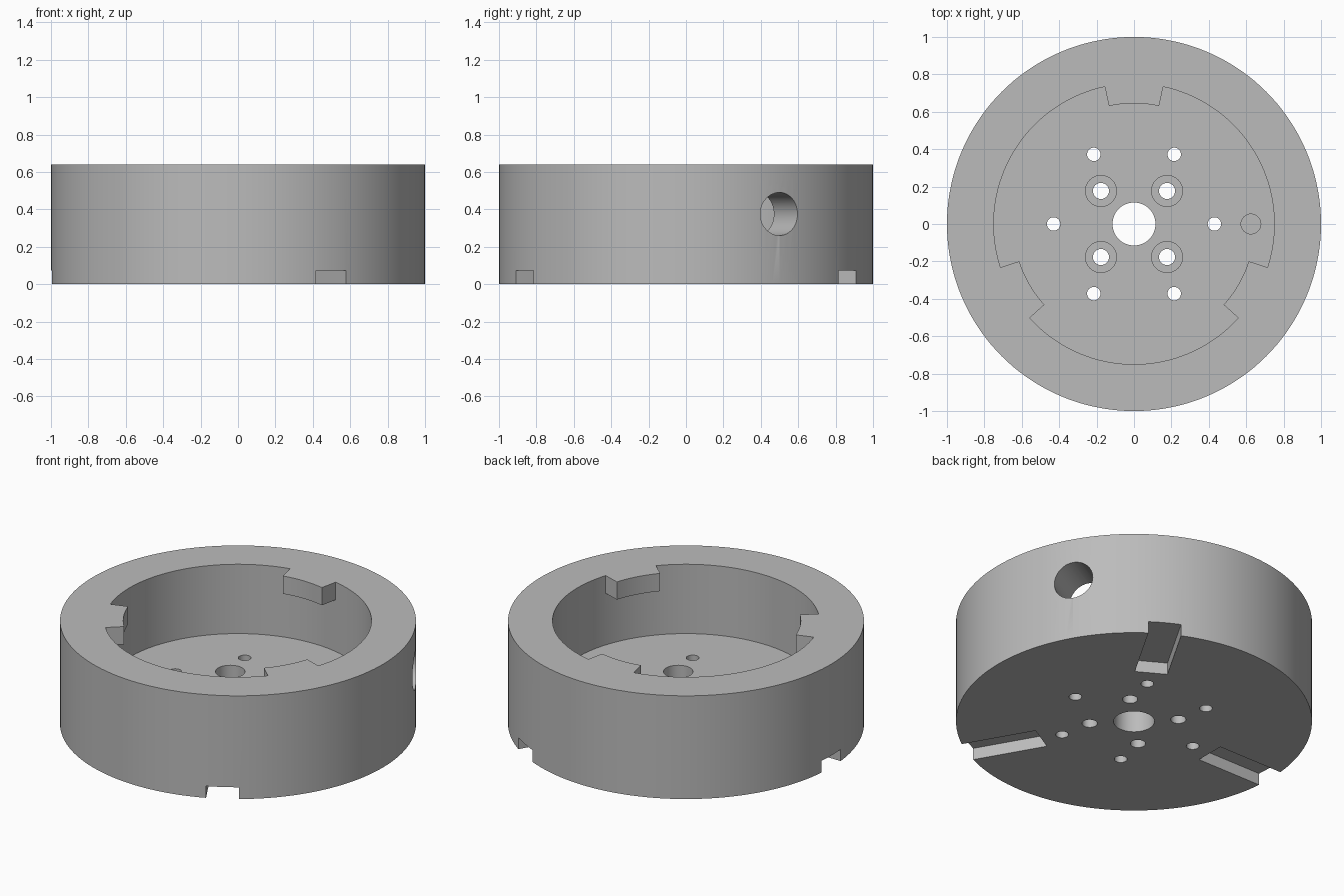
import bpy, bmesh
from math import radians, cos, sin
from mathutils import Matrix

cube = bpy.data.objects.get("Cube")
if cube:
    bpy.data.objects.remove(cube, do_unlink=True)

HEIGHT, FLOOR, BORE = 0.64, 0.21, 0.75

grey = bpy.data.materials.new("machined grey")
grey.use_nodes = True
grey.diffuse_color = (0.5, 0.5, 0.5, 1)
grey.node_tree.nodes["Principled BSDF"].inputs["Base Color"].default_value = (0.5, 0.5, 0.5, 1)


def prism(name, outline, z0, z1, matrix=Matrix()):
    """Extrude a flat outline from z0 to z1."""
    bm = bmesh.new()
    face = bm.faces.new([bm.verts.new((x, y, z0)) for x, y in outline])
    top = bmesh.ops.extrude_face_region(bm, geom=[face])["geom"]
    bmesh.ops.translate(bm, vec=(0, 0, z1 - z0),
                        verts=[v for v in top if isinstance(v, bmesh.types.BMVert)])
    bmesh.ops.recalc_face_normals(bm, faces=bm.faces)
    bm.transform(matrix)
    mesh = bpy.data.meshes.new(name)
    bm.to_mesh(mesh)
    bm.free()
    mesh.materials.append(grey)
    obj = bpy.data.objects.new(name, mesh)
    bpy.context.collection.objects.link(obj)
    return obj


def arc(radius, start, end, steps):
    angles = [radians(start + (end - start) * i / steps) for i in range(steps + 1)]
    return [(radius * cos(a), radius * sin(a)) for a in angles]


def disc(name, radius, z0, z1, x=0, y=0, sides=32, matrix=Matrix()):
    circle = arc(radius, 0, 360, sides)[:-1]
    return prism(name, [(x + px, y + py) for px, py in circle], z0, z1, matrix)


def combine(tool, operation="DIFFERENCE"):
    """Apply a boolean to the body and discard the tool."""
    tool.hide_render = True
    mod = body.modifiers.new("boolean", "BOOLEAN")
    mod.operation, mod.solver, mod.object = operation, "EXACT", tool
    bpy.context.view_layer.objects.active = body
    bpy.ops.object.modifier_apply(modifier=mod.name)
    bpy.data.objects.remove(tool, do_unlink=True)


# Cup-shaped body
body = disc("round_housing", 1, 0, HEIGHT, sides=144)
combine(disc("cavity", BORE, FLOOR, 1, sides=144))

# Three retaining tabs at the rim
for angle in (90, 210, 330):
    outline = arc(0.645, angle - 12, angle + 12, 10) + arc(0.8, angle + 12, angle - 12, 10)
    combine(prism("tab", outline, HEIGHT - 0.11, HEIGHT), "UNION")

# Three key slots under the base
for angle in (60, 180, 300):
    slot = [(0.555, -0.093), (1.2, -0.093), (1.2, 0.093), (0.555, 0.093)]
    combine(prism("slot", slot, -0.1, 0.073, Matrix.Rotation(radians(angle), 4, "Z")))

# Radial hole through the side wall
radial = Matrix.Rotation(radians(30), 4, "Z") @ Matrix.Translation((0, 0, 0.375)) \
    @ Matrix.Rotation(radians(90), 4, "Y")
combine(disc("side_hole", 0.115, 0.5, 1.2, sides=48, matrix=radial))

# Centre hole and ring of small holes
combine(disc("centre_hole", 0.115, -0.1, 0.4, sides=64))
for x, y in arc(0.43, 0, 300, 5):
    combine(disc("small_hole", 0.036, -0.1, 0.4, x, y))

# Counterbored bolt holes
for x, y in arc(0.25, 45, 315, 3):
    combine(disc("bolt_hole", 0.043, -0.1, 0.4, x, y))
    combine(disc("counterbore", 0.083, FLOOR - 0.1, 0.4, x, y))

# Blind locating hole in the floor
combine(disc("locating_hole", 0.053, FLOOR - 0.1, 0.4, 0.625, 0))

# Smooth curved walls, crisp corners
bpy.ops.object.select_all(action="DESELECT")
body.select_set(True)
bpy.context.view_layer.objects.active = body
bpy.ops.object.shade_smooth_by_angle(angle=radians(30))
